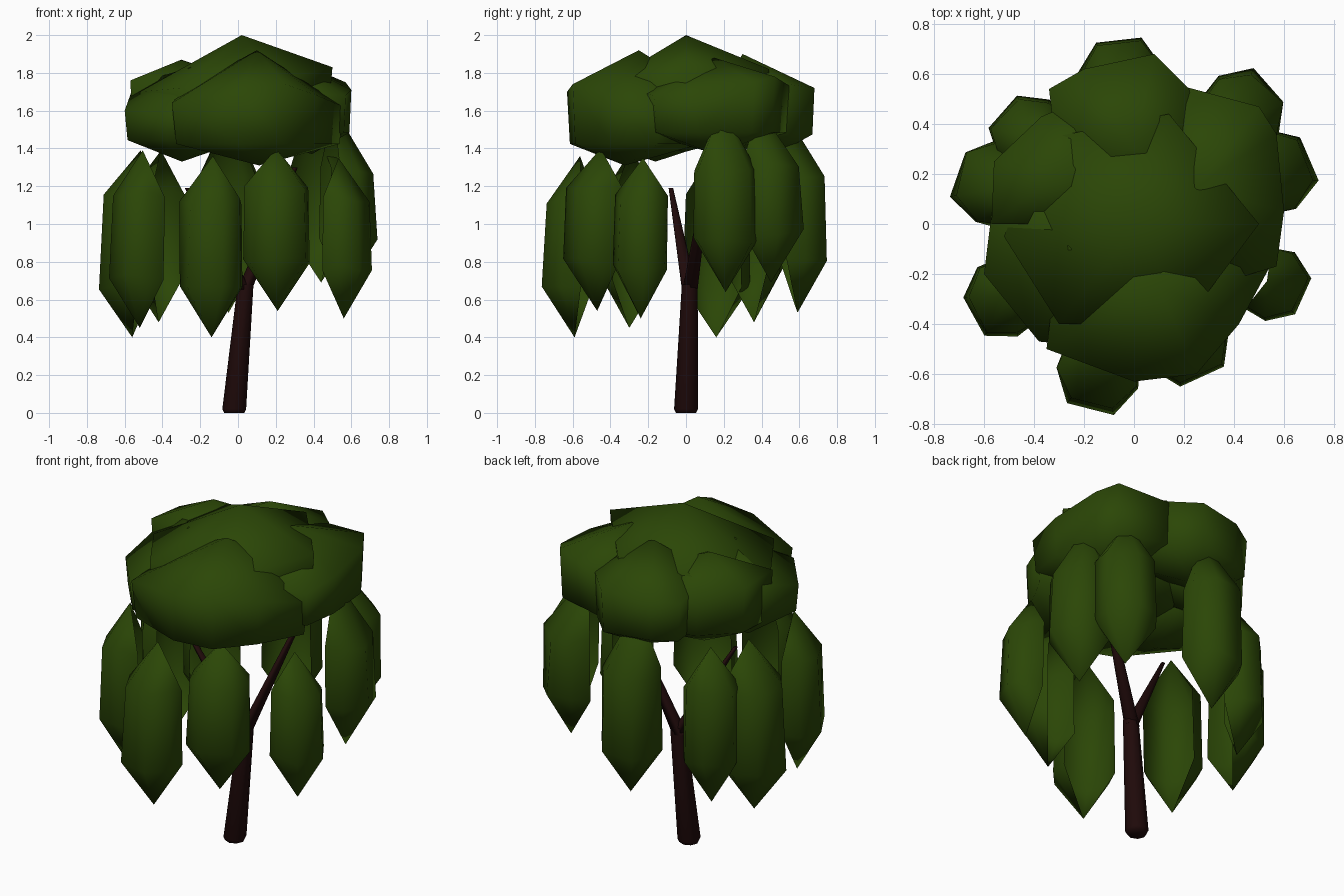
import bpy, bmesh, math, random
from mathutils import Vector

cube = bpy.data.objects.get("Cube")
if cube:
    bpy.data.objects.remove(cube, do_unlink=True)
rng = random.Random(4)


def material(name, colour):
    mat = bpy.data.materials.new(name)
    mat.use_nodes = True
    mat.diffuse_color = (*colour, 1)
    shader = mat.node_tree.nodes["Principled BSDF"]
    shader.inputs["Base Color"].default_value = (*colour, 1)
    shader.inputs["Roughness"].default_value = 0.9
    return mat


leaf = material("leaf green", (0.024, 0.062, 0.002))
bark = material("dark bark", (0.014, 0.003, 0.003))


def ring(x, y, z, r, angles, jitter=0.0):
    """Points around a centre, slightly uneven when jitter is set."""
    points = []
    for a in angles:
        k = r * (1 + rng.uniform(-jitter, jitter))
        dz = rng.uniform(-jitter, jitter) * 0.4
        points.append((x + k * math.cos(a), y + k * math.sin(a), z + dz))
    return points


def skin(name, mat, rings, closed=True):
    """Join a stack of point rings; a ring of one point makes a tip."""
    bm = bmesh.new()
    count = max(len(points) for points in rings)
    stack = []
    for points in rings:
        verts = [bm.verts.new(p) for p in points]
        stack.append(verts * count if len(verts) == 1 else verts)
    for low, high in zip(stack, stack[1:]):
        for i in range(count if closed else count - 1):
            j = (i + 1) % count
            bm.faces.new(list(dict.fromkeys([low[i], low[j], high[j], high[i]])))
    if len(rings[0]) > 1:
        bm.faces.new(stack[0][::-1])
    if len(rings[-1]) > 1:
        bm.faces.new(stack[-1])
    mesh = bpy.data.meshes.new(name)
    bm.to_mesh(mesh)
    bm.free()
    mesh.materials.append(mat)
    obj = bpy.data.objects.new(name, mesh)
    bpy.context.collection.objects.link(obj)
    bpy.ops.object.select_all(action="DESELECT")
    obj.select_set(True)
    bpy.context.view_layer.objects.active = obj
    bpy.ops.object.shade_smooth_by_angle(angle=math.radians(80))


# Trunk and its two branches
wood = {
    "trunk": [(-0.02, 0, 0, 0.053), (-0.02, 0, 0.02, 0.063), (0.04, 0.02, 0.68, 0.042)],
    "left_branch": [(0.03, 0.02, 0.64, 0.04), (0.3, 0.12, 1.3, 0.016)],
    "right_branch": [(0.04, 0.02, 0.64, 0.04), (-0.27, -0.08, 1.19, 0.012)],
}
octagon = [math.tau * i / 8 for i in range(8)]
for name, sections in wood.items():
    skin(name, bark, [ring(*s, octagon) for s in sections])

# Hanging fronds: hollow pods with a flat outer face, open towards the trunk
# (x, y, tip z, top z, radius, inward shift of the top)
fronds = [
    (-0.14, -0.59, 0.40, 1.36, 0.175, 0.95),
    (0.21, -0.47, 0.54, 1.40, 0.175, 0.96),
    (0.56, -0.24, 0.50, 1.35, 0.145, 0.95),
    (-0.52, -0.30, 0.45, 1.39, 0.16, 0.97),
    (-0.56, 0.16, 0.40, 1.39, 0.175, 0.92),
    (-0.42, 0.36, 0.48, 1.39, 0.16, 0.97),
    (-0.05, 0.59, 0.53, 1.60, 0.17, 0.88),
    (0.44, 0.45, 0.69, 1.62, 0.17, 0.85),
    (0.56, 0.21, 0.64, 1.62, 0.175, 0.9),
]
for n, (x, y, low, top, r, shift) in enumerate(fronds):
    out = math.atan2(y, x)
    arc = [out + math.radians(a) for a in (-115, -80, -32, 32, 80, 115)]
    shoulder = low + 0.75 * (min(top, 1.5) - low)
    skin(f"frond_{n + 1}", leaf, [
        [(x, y, low)],
        ring(x, y, low + 0.27, r, arc, 0.05),
        ring(x * 0.99, y * 0.99, shoulder, r * 0.95, arc, 0.05),
        [(x * shift, y * shift, top)],
    ], closed=False)

# Canopy: overlapping faceted domes (peak, bottom z, rim points anticlockwise)
domes = {
    "crown_dome": ((0.02, 0, 2), 1.38, [
        (0.5, 0, 1.83), (0.14, 0.44, 1.82), (-0.36, 0.34, 1.77),
        (-0.52, -0.05, 1.7), (-0.3, -0.4, 1.72), (0.2, -0.4, 1.76)]),
    "front_dome": ((0.1, -0.25, 1.92), 1.31, [
        (0.56, -0.14, 1.62), (0.42, -0.4, 1.68), (0.25, -0.6, 1.74), (0, -0.63, 1.7),
        (-0.35, -0.5, 1.64), (-0.3, -0.1, 1.7), (0.2, 0.1, 1.7)]),
    "front_right_dome": ((-0.25, -0.1, 1.83), 1.33, [
        (0.05, -0.2, 1.7), (-0.2, 0.2, 1.74), (-0.55, 0.2, 1.74),
        (-0.6, -0.2, 1.6), (-0.38, -0.47, 1.6), (-0.1, -0.5, 1.62)]),
    "back_right_dome": ((-0.3, 0.2, 1.87), 1.36, [
        (0.05, 0.3, 1.75), (-0.2, 0.5, 1.7), (-0.37, 0.43, 1.72),
        (-0.56, 0.25, 1.74), (-0.57, 0, 1.76), (-0.1, 0, 1.75)]),
    "back_dome": ((0, 0.3, 1.9), 1.36, [
        (0.3, 0.2, 1.75), (0.22, 0.54, 1.74), (0.08, 0.68, 1.72),
        (-0.2, 0.62, 1.72), (-0.34, 0.54, 1.7), (-0.3, 0.2, 1.75)]),
    "left_dome": ((0.25, 0.15, 1.88), 1.37, [
        (0.57, -0.17, 1.68), (0.6, 0.05, 1.71), (0.57, 0.36, 1.75),
        (0.5, 0.47, 1.78), (0.2, 0.55, 1.73), (0, 0.1, 1.75), (0.3, -0.25, 1.7)]),
}
for name, (peak, bottom, rim) in domes.items():
    centre = sum((Vector(p) for p in rim), Vector()) / len(rim)
    centre.z = bottom
    skirt = [centre.lerp(Vector((p[0], p[1], bottom + 0.12)), 0.95) for p in rim]
    skin(name, leaf, [[centre], skirt, rim, [peak]])
